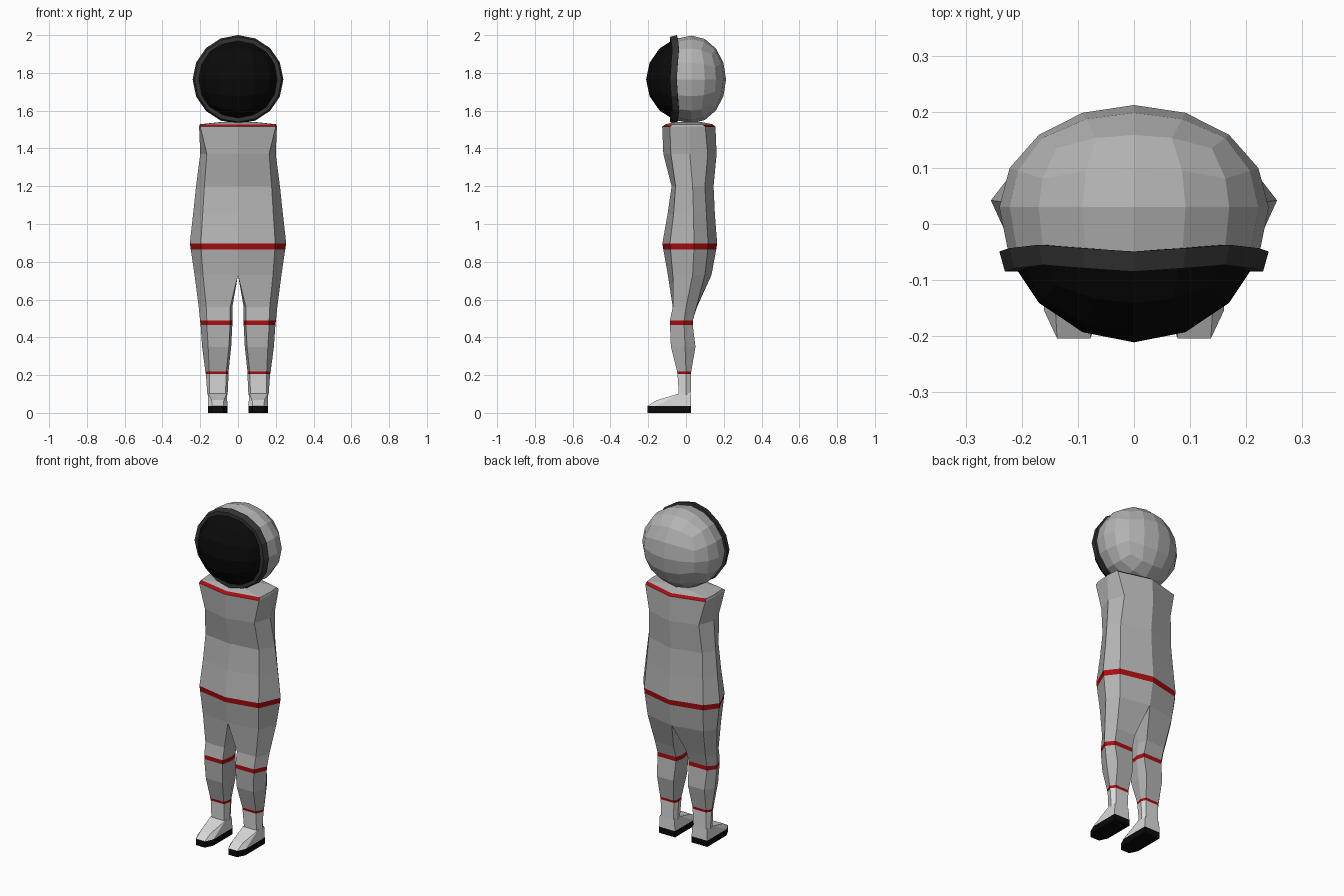
import bpy, bmesh, math
from mathutils import Vector

if "Cube" in bpy.data.objects:
    bpy.data.objects.remove(bpy.data.objects["Cube"])


def material(name, rgb):
    m = bpy.data.materials.new(name)
    m.diffuse_color = (*rgb, 1)
    m.use_nodes = True
    m.node_tree.nodes["Principled BSDF"].inputs["Base Color"].default_value = m.diffuse_color
    return m


SUIT = material("suit grey", (0.45, 0.45, 0.45))
BOOT = material("boot white", (0.70, 0.70, 0.70))
RED = material("stripe red", (0.40, 0.004, 0.005))
RIM = material("rim charcoal", (0.035, 0.035, 0.035))
BLACK = material("black", (0.003, 0.003, 0.003))


def finish(bm, name, mats, mirror=False):
    me = bpy.data.meshes.new(name)
    bm.to_mesh(me)
    bm.free()
    for m in mats:
        me.materials.append(m)
    ob = bpy.data.objects.new(name, me)
    bpy.context.collection.objects.link(ob)
    if mirror:
        mod = ob.modifiers.new("mirror", 'MIRROR')
        mod.use_clip = True
        mod.merge_threshold = 0.0005
    return ob


# Suit: one half lofted from ankle to shoulders, then mirrored
# z, inner x, corner x, side x, front y, front corner y, side y, back corner y, back y
ROWS = [
    (0.095, .055, .150, .162, -.038, -.038, .000, .025, .025),
    (0.205, .050, .150, .170, -.045, -.045, .000, .026, .026),
    (0.220, .050, .152, .173, -.047, -.047, .000, .028, .028),
    (0.350, .036, .158, .190, -.080, -.080, -.005, .050, .050),
    (0.465, .030, .165, .198, -.085, -.085, -.010, .036, .036),
    (0.490, .030, .165, .201, -.085, -.085, -.010, .036, .036),
    (0.560, .030, .168, .208, -.070, -.070, .000, .055, .058),
    (0.730, .000, .185, .230, -.096, -.070, .035, .100, .135),
    (0.865, .000, .195, .250, -.120, -.082, .042, .115, .160),
    (0.897, .000, .197, .255, -.125, -.085, .042, .117, .165),
    (1.050, .000, .187, .238, -.098, -.066, .040, .108, .153),
    (1.200, .000, .178, .222, -.076, -.055, .035, .100, .146),
    (1.370, .000, .165, .200, -.120, -.080, .020, .115, .162),
    (1.515, .000, .200, .206, -.126, -.086, .020, .102, .156),
    (1.528, .000, .196, .203, -.108, -.070, .020, .088, .140),
    (1.540, .000, .080, .090, -.060, -.050, .020, .070, .080),
]
CROTCH = 7
STRIPES = (1, 4, 8)
COLLAR = 13

bm = bmesh.new()
rings = []
for z, xi, xc, xs, yf, yfc, ys, ybc, yb in ROWS:
    xn = xi + 0.012 if xi else 0
    pts = [(xn, yf), (xc, yfc), (xs, ys), (xc, ybc), (xn, yb), (xi, ys)]
    rings.append([bm.verts.new((x, y, z)) for x, y in pts])
for r in range(len(rings) - 1):
    a, b = rings[r], rings[r + 1]
    for i in range(6 if r < CROTCH else 4):
        j = (i + 1) % 6
        f = bm.faces.new((a[i], a[j], b[j], b[i]))
        if r in STRIPES or (r == COLLAR and i in (0, 3)):
            f.material_index = 1
        elif r == 0:
            f.material_index = 2
bm.faces.new(rings[-1][:5])
loose = [v for v in bm.verts if not v.link_faces]
bmesh.ops.delete(bm, geom=loose, context='VERTS')
finish(bm, "suit", [SUIT, RED, BOOT], mirror=True)

# Boots and soles: convex shapes on a tapered toe outline
OUTLINE = [(.055, .026), (.160, .026), (.160, -.155), (.137, -.204), (.078, -.204), (.055, -.155)]


def hull(name, points, mat):
    bm = bmesh.new()
    for p in points:
        bm.verts.new(p)
    bmesh.ops.convex_hull(bm, input=bm.verts[:])
    bmesh.ops.dissolve_limit(bm, angle_limit=0.02, verts=bm.verts[:], edges=bm.edges[:])
    bmesh.ops.recalc_face_normals(bm, faces=bm.faces[:])
    finish(bm, name, [mat], mirror=True)


hull("sole", [(x, y, z) for x, y in OUTLINE for z in (0, 0.037)], BLACK)
upper = [(x, y, 0.037) for x, y in OUTLINE]
upper += [(x, y, z) for x in (.060, .157) for y, z in ((.025, .105), (-.038, .102))]
upper += [(x, -.155, .067) for x in (.075, .140)]
hull("boot", upper, BOOT)

# Helmet and visor: rounded cube sphere split by a vertical plane
CENTRE = Vector((0, 0.03, 1.765))


def dome(name, mat, front):
    bm = bmesh.new()
    bmesh.ops.create_cube(bm, size=2)
    bmesh.ops.subdivide_edges(bm, edges=bm.edges[:], cuts=3, use_grid_fill=True)
    for v in bm.verts:
        d = Vector([math.tan(c * math.pi / 4) for c in v.co]).normalized()
        depth = 0.182 if d.y > 0 else 0.241
        v.co = CENTRE + Vector((d.x * 0.24, d.y * depth, d.z * 0.232))
    bmesh.ops.bisect_plane(bm, geom=bm.verts[:] + bm.edges[:] + bm.faces[:],
                           plane_co=(0, -0.06, 0), plane_no=(0, 1, 0),
                           clear_outer=front, clear_inner=not front)
    finish(bm, name, [mat])


dome("helmet", SUIT, False)
dome("visor", BLACK, True)

# Visor rim: sixteen-sided ring with a slight wave in depth
bm = bmesh.new()
N = 16
loops = []
for k in range(N):
    t = 2 * math.pi * k / N
    wave = -0.006 * math.cos(4 * t)
    section = [(.240, -.043), (.230, -.079), (.208, -.079), (.208, -.043)]
    loops.append([bm.verts.new((r * math.cos(t), y + wave, 1.765 + r * 0.98 * math.sin(t)))
                  for r, y in section])
for k in range(N):
    a, b = loops[k], loops[(k + 1) % N]
    for i in range(4):
        j = (i + 1) % 4
        bm.faces.new((a[i], a[j], b[j], b[i]))
bmesh.ops.recalc_face_normals(bm, faces=bm.faces[:])
finish(bm, "visor_rim", [RIM])
